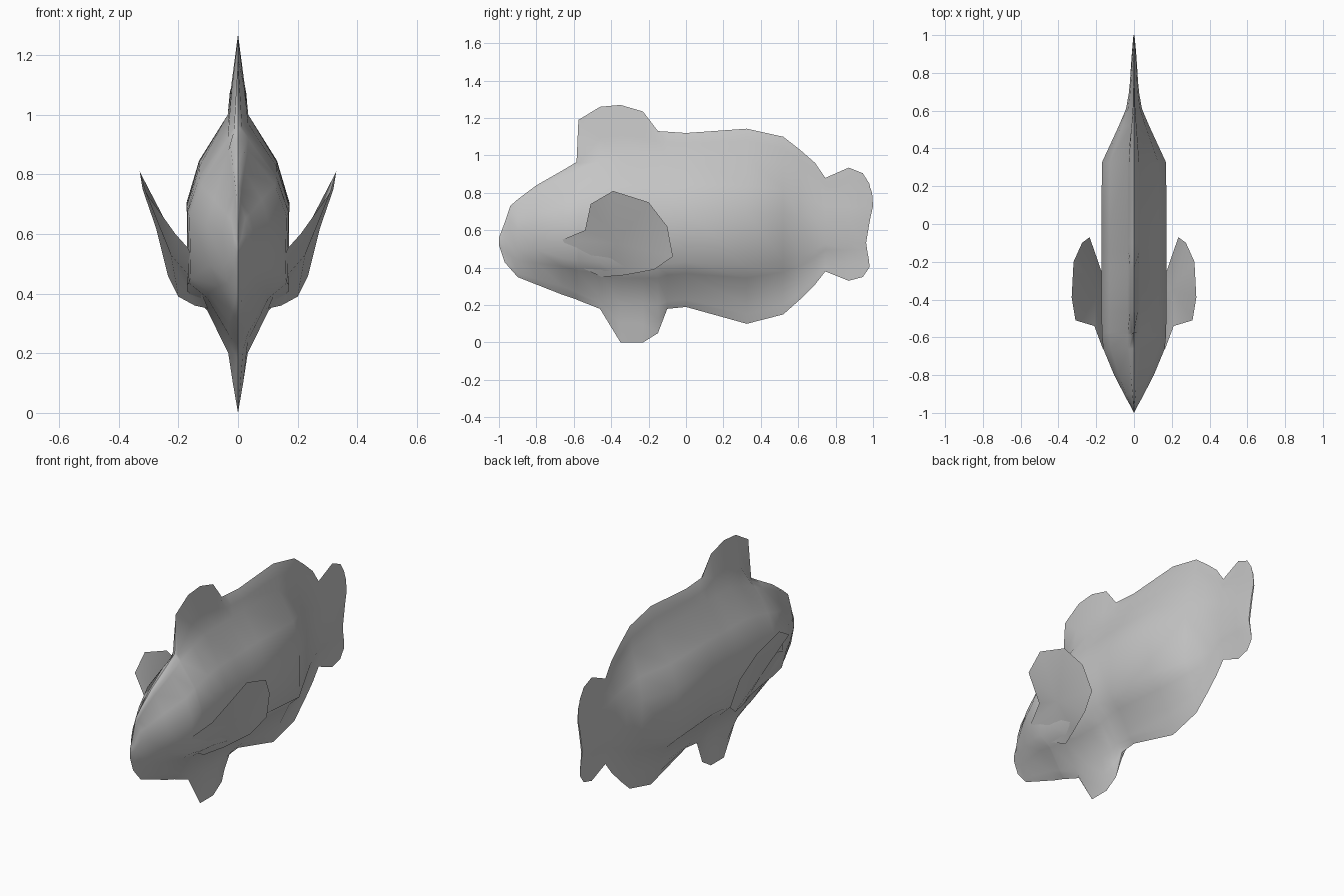
import bpy, bmesh, math

if "Cube" in bpy.data.objects:
    bpy.data.objects.remove(bpy.data.objects["Cube"])

grey = bpy.data.materials.new("light_grey")
grey.diffuse_color = (0.56, 0.56, 0.56, 1)
grey.use_nodes = True
grey.node_tree.nodes["Principled BSDF"].inputs["Base Color"].default_value = grey.diffuse_color


def make_object(name, verts, faces):
    mesh = bpy.data.meshes.new(name)
    mesh.from_pydata(verts, [], faces)
    bm = bmesh.new()
    bm.from_mesh(mesh)
    bmesh.ops.remove_doubles(bm, verts=bm.verts, dist=0.0005)
    bmesh.ops.recalc_face_normals(bm, faces=bm.faces)
    bm.to_mesh(mesh)
    bm.free()
    mesh.materials.append(grey)
    obj = bpy.data.objects.new(name, mesh)
    bpy.context.collection.objects.link(obj)
    bpy.ops.object.select_all(action='DESELECT')
    obj.select_set(True)
    bpy.context.view_layer.objects.active = obj
    bpy.ops.object.shade_smooth_by_angle(angle=math.radians(60))
    return obj


# Body stations: y, crest top, back, belly, keel bottom, half width
STATIONS = [
    (-1.0, .56, .55, .53, .52, 0.0),
    (-.97, .64, .62, .45, .43, .015),
    (-.94, .73, .71, .42, .395, .032),
    (-.90, .765, .74, .37, .35, .053),
    (-.80, .84, .81, .34, .31, .105),
    (-.66, .92, .88, .30, .255, .163),
    (-.585, .965, .92, .27, .23, .17),
    (-.575, 1.19, .925, .265, .225, .17),
    (-.46, 1.26, .97, .24, .18, .172),
    (-.35, 1.27, 1.0, .20, 0.0, .172),
    (-.23, 1.235, 1.0, .20, 0.0, .172),
    (-.15, 1.13, 1.0, .20, .05, .172),
    (-.10, 1.127, 1.0, .22, .18, .172),
    (0.0, 1.12, 1.0, .23, .19, .172),
    (.325, 1.143, 1.0, .20, .10, .170),
    (.52, 1.10, .96, .25, .15, .08),
    (.61, 1.03, .90, .30, .23, .042),
    (.69, .96, .85, .37, .31, .028),
    (.745, .88, .80, .43, .38, .022),
    (.87, .935, .80, .43, .33, .014),
    (.945, .905, .80, .43, .35, .008),
    (.98, .85, .80, .44, .40, .004),
]
# Flank rows: height fraction between belly and back, fraction of half width
FLANK = [(1, .2), (.8, .76), (.62, 1), (.26, .99), (.18, .6), (0, .19)]
# Scalloped trailing edge of the tail, from top to bottom
TAIL_Y = [.98, .985, .995, 1.0, .985, .963, .967, .978, .98, .98]


def crest(y):
    """Height and width fraction of the crest row: thin in the dorsal fin, blunt behind it."""
    if -.6 < y < -.57:
        return (.6 if y == -.585 else .12), .08
    if -.5 < y < -.2:
        return .42, .12
    return .55, .16


def section(y, top, back, belly, keel, w):
    t, f = crest(y)
    half = [(0, top), (f * w, back + t * (top - back))]
    for t, f in FLANK:
        if t == .26 and y < -.5:          # the head rounds off below
            f = .97 if y > -.7 else .9
            t = .26 if y > -.7 else .33
        half.append((f * w, belly + t * (back - belly)))
    half += [(.1 * w, belly + .5 * (keel - belly)), (0, keel)]
    ys = TAIL_Y if y == .98 else [y] * len(half)
    right = [(x, yy, z) for (x, z), yy in zip(half, ys)]
    left = [(-x, yy, z) for x, yy, z in right[-2:0:-1]]
    return right + left


# Body with dorsal crest, belly keel and tail in one skin
rings = [section(*s) for s in STATIONS]
n = len(rings[0])
verts = [v for ring in rings for v in ring]
faces = []
for i in range(len(rings) - 1):
    for j in range(n):
        k = (j + 1) % n
        faces.append((i * n + j, i * n + k, (i + 1) * n + k, (i + 1) * n + j))
# Tail end is closed by strips between the left and right edges
last = (len(rings) - 1) * n
for j in range(9):
    a, b = last + j, last + j + 1
    c, d = last + (n - j - 1) % n, last + (n - j) % n
    faces.append(tuple(dict.fromkeys((a, b, c, d))))
make_object("fish_body", verts, faces)

# Pectoral fins: thin lens shapes that flare out of the chest, root sunk in the flank
FIN = [(.165, -.66, .55), (.21, -.54, .60), (.31, -.51, .74), (.33, -.39, .81),
       (.32, -.20, .75), (.275, -.10, .62), (.235, -.07, .46), (.20, -.17, .39),
       (.145, -.33, .36), (.10, -.45, .35), (.13, -.60, .42)]
OUTER, INNER = (.225, -.37, .53), (.20, -.34, .56)
for side, name in ((1, "right_pectoral_fin"), (-1, "left_pectoral_fin")):
    pts = [(side * x, y, z) for x, y, z in FIN + [OUTER, INNER]]
    m = len(FIN)
    tris = [(j, (j + 1) % m, m) for j in range(m)]
    tris += [((j + 1) % m, j, m + 1) for j in range(m)]
    make_object(name, pts, tris)
